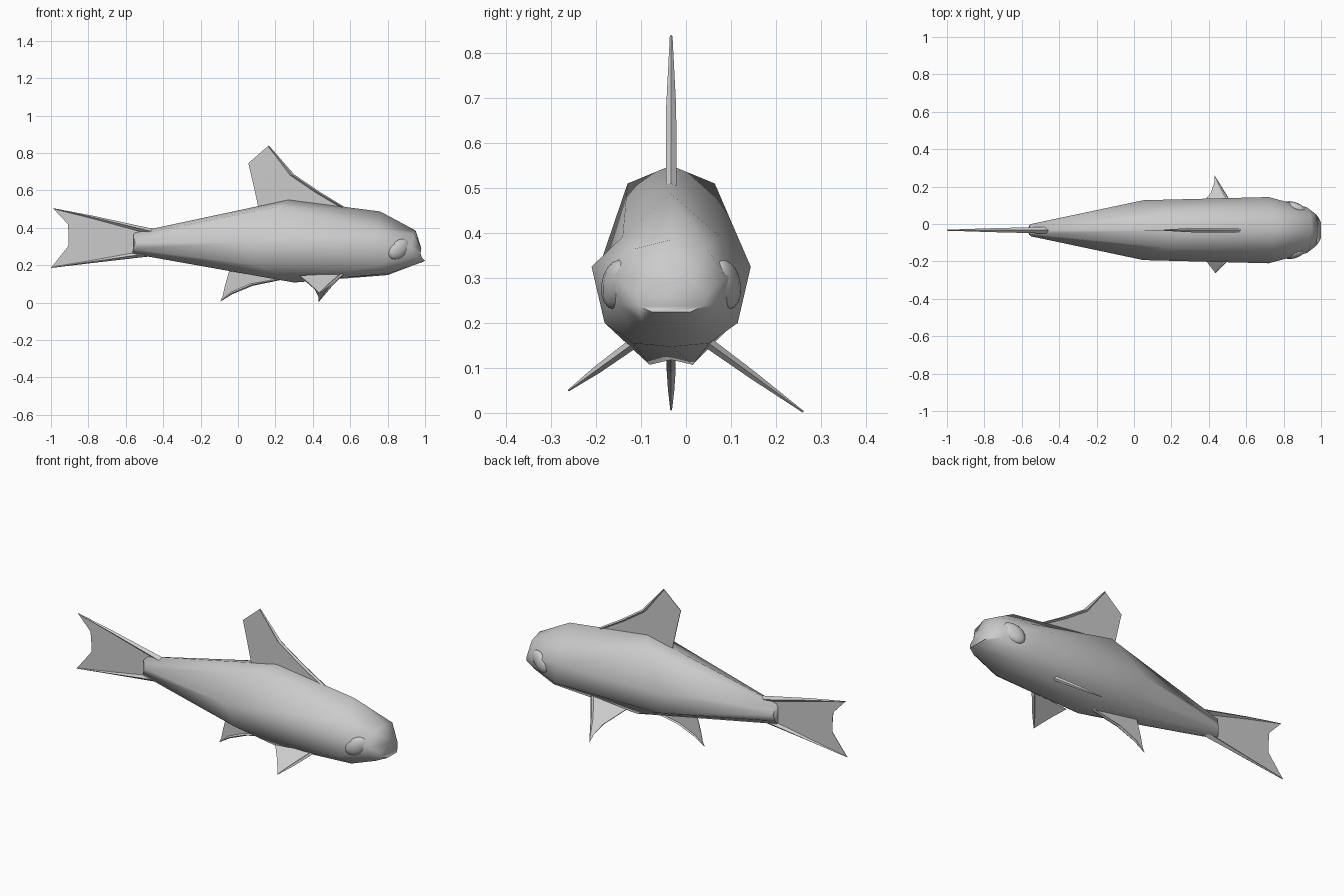
import bpy, bmesh, math
from mathutils import Vector

if "Cube" in bpy.data.objects:
    bpy.data.objects.remove(bpy.data.objects["Cube"])

CY = -0.033  # body centre plane

grey = bpy.data.materials.new("light grey")
grey.diffuse_color = (0.6, 0.6, 0.6, 1)
grey.use_nodes = True
grey.node_tree.nodes["Principled BSDF"].inputs["Base Color"].default_value = grey.diffuse_color


def finish(name, bm, angle):
    bmesh.ops.remove_doubles(bm, verts=bm.verts, dist=0.0005)
    bmesh.ops.recalc_face_normals(bm, faces=bm.faces)
    me = bpy.data.meshes.new(name)
    bm.to_mesh(me)
    bm.free()
    me.materials.append(grey)
    ob = bpy.data.objects.new(name, me)
    bpy.context.collection.objects.link(ob)
    bpy.ops.object.select_all(action='DESELECT')
    ob.select_set(True)
    bpy.context.view_layer.objects.active = ob
    bpy.ops.object.shade_smooth_by_angle(angle=math.radians(angle))
    return ob


# Body: half sections (x, half width, z) from top to belly, tail to nose
rings = [
    [(-.55, 0, .375), (-.56, .02, .36), (-.55, .033, .32), (-.56, .025, .285), (-.565, .012, .265), (-.56, 0, .26)],
    [(.27, 0, .55), (.2, .097, .51), (.05, .16, .325), (.1, .14, .2), (.3, .048, .107), (.3, 0, .118)],
    [(.76, 0, .487), (.74, .108, .392), (.72, .177, .325), (.75, .148, .2), (.8, .085, .155), (.8, 0, .147)],
    [(.95, 0, .385), (.945, .08, .365), (.925, .122, .3), (.925, .112, .24), (.94, .065, .2), (.94, 0, .2)],
    [(.973, 0, .305), (.98, .045, .29), (.976, .082, .262), (.985, .07, .237), (1.0, .042, .224), (.99, 0, .218)],
]
bm = bmesh.new()
loops = []
for half in rings:
    full = half + [(x, -w, z) for x, w, z in half[-2:0:-1]]
    loops.append([bm.verts.new((x, CY + w, z)) for x, w, z in full])
for a, b in zip(loops, loops[1:]):
    n = len(a)
    for i in range(n):
        j = (i + 1) % n
        bm.faces.new((a[i], a[j], b[j], b[i]))
bm.faces.new(loops[0])
# Mouth end: strips joining the mirrored halves of the last ring
nose = loops[-1]
for i in range(5):
    quad = [nose[i], nose[i + 1], nose[-i - 1], nose[-i]]
    bm.faces.new(list(dict.fromkeys(quad)))
finish("body", bm, 75)

# Eyes: shallow domes following the taper of the head
for side, label in ((1, "left"), (-1, "right")):
    bm = bmesh.new()
    bmesh.ops.create_uvsphere(bm, u_segments=12, v_segments=8, radius=1)
    for v in bm.verts:
        p = v.co
        dx = .055 * p.x + .02 * p.z
        v.co = (.86 + dx, CY + side * (.122 - .3 * dx + .029 * p.y), .285 + .055 * p.z)
    finish(label + "_eye", bm, 65)


# Fin: flat thin panel with a thicker spine along the leading edge.
# Points are (x, distance along the direction); widths are spine half thicknesses.
def fin(name, lead, trail, widths, origin=(0, CY, 0), direction=(0, 0, 1)):
    o, d = Vector(origin), Vector(direction).normalized()
    side = d.cross(Vector((1, 0, 0)))
    bm = bmesh.new()
    rows = []
    for l, t, w in zip(lead, trail, widths):
        pl, pt = (o + Vector((q[0], 0, 0)) + d * q[1] for q in (l, t))
        chord = (pt - pl).normalized()
        thin = min(.002, w * .5)
        half = [(pl + chord * w, w), (pl + chord * 2 * w, thin), (pt, thin)]
        pts = [pl] + [p + side * s for p, s in half] + [p - side * s for p, s in half[::-1]]
        rows.append([bm.verts.new(p) for p in pts])
    n = len(rows[0])
    for a, b in zip(rows, rows[1:]):
        for i in range(n):
            j = (i + 1) % n
            bm.faces.new((a[i], a[j], b[j], b[i]))
    bm.faces.new(rows[0])
    bm.faces.new(rows[-1])
    return finish(name, bm, 15)


fin("dorsal_fin",
    [(.58, .505), (.44, .59), (.3, .685), (.165, .84)],
    [(.11, .5), (.1, .55), (.08, .64), (.055, .745)],
    [.012, .012, .011, .003])

fin("upper_tail_lobe",
    [(-.45, .393), (-.77, .463), (-.99, .505)],
    [(-.5, .34), (-.905, .36), (-.91, .42)],
    [.018, .01, .003])
fin("lower_tail_lobe",
    [(-.46, .248), (-.75, .215), (-1, .185)],
    [(-.5, .34), (-.905, .36), (-.905, .305)],
    [.018, .01, .003])

fin("belly_fin",
    [(.25, .125), (.08, .09), (-.03, .045), (-.095, .005)],
    [(-.04, .19), (-.05, .16), (-.07, .09), (-.082, .035)],
    [.01, .01, .007, .002])

# Paired side fins slope outward and down; one reaches further than the other
fin("left_side_fin",
    [(.57, .03), (.5, .15), (.43, .29)],
    [(.33, .05), (.41, .17), (.43, .24)],
    [.012, .009, .002], (0, CY + .06, .172), (0, .81, -.588))
fin("right_side_fin",
    [(.57, .03), (.5, .13), (.435, .21)],
    [(.33, .05), (.38, .12), (.43, .2)],
    [.012, .009, .002], (0, CY - .06, .172), (0, -.81, -.588))
